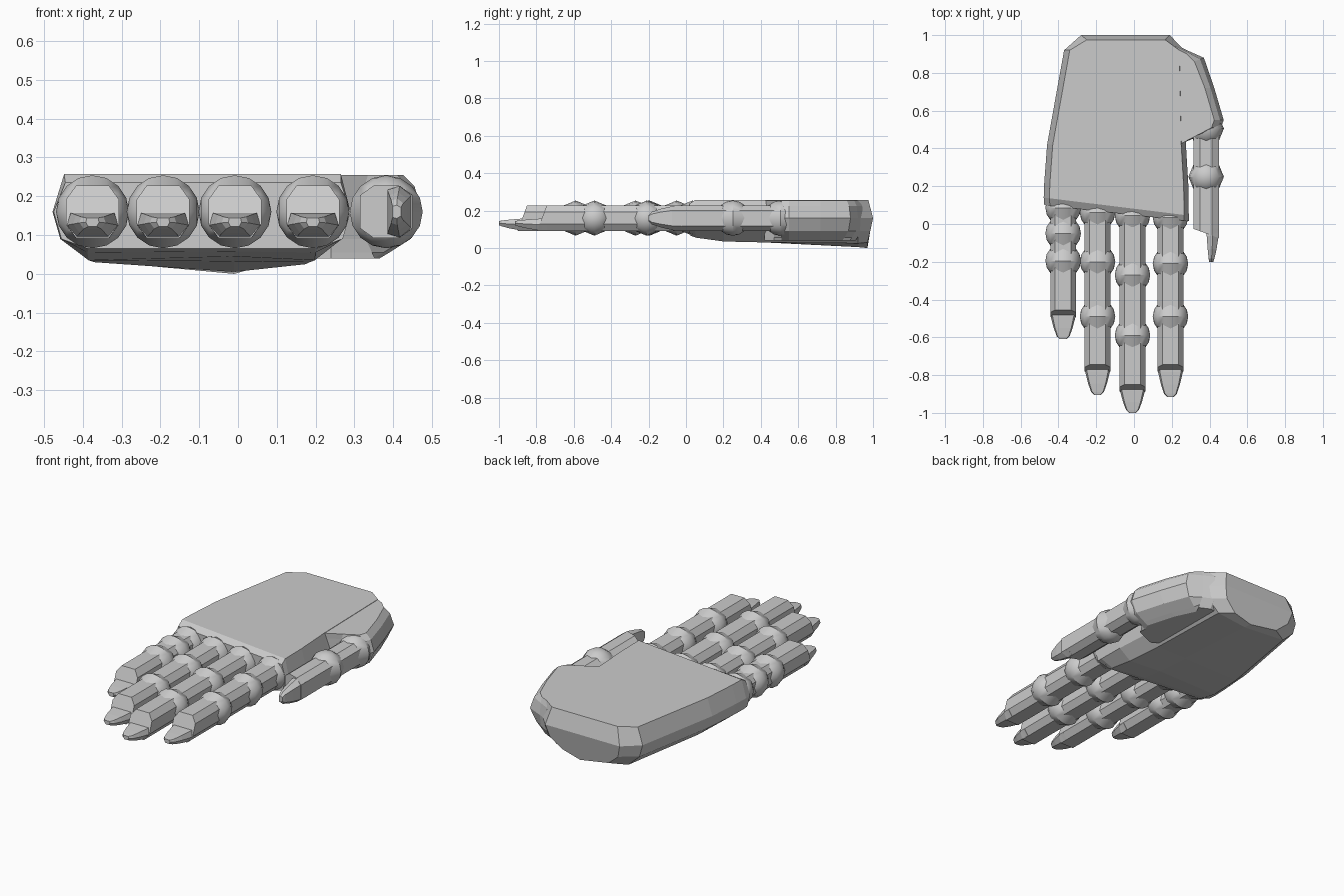
import bpy, bmesh, math
from mathutils import Matrix, Vector

if "Cube" in bpy.data.objects:
    bpy.data.objects.remove(bpy.data.objects["Cube"])

grey = bpy.data.materials.new("light grey")
grey.diffuse_color = (0.6, 0.6, 0.6, 1)
grey.use_nodes = True
grey.node_tree.nodes["Principled BSDF"].inputs["Base Color"].default_value = grey.diffuse_color
ZC = 0.16  # height of the finger axes


def finish(name, bm, smooth=False):
    bmesh.ops.recalc_face_normals(bm, faces=bm.faces[:])
    me = bpy.data.meshes.new(name)
    bm.to_mesh(me)
    bm.free()
    me.materials.append(grey)
    ob = bpy.data.objects.new(name, me)
    bpy.context.collection.objects.link(ob)
    if smooth:
        bpy.ops.object.select_all(action='DESELECT')
        ob.select_set(True)
        bpy.context.view_layer.objects.active = ob
        bpy.ops.object.shade_smooth_by_angle(angle=math.radians(30))
    return ob


def loft(bm, rings, m=Matrix(), cap_end=True):
    """Skin a list of equal-length rings and cap the ends."""
    vs = [[bm.verts.new(m @ Vector(p)) for p in r] for r in rings]
    n = len(vs[0])
    for a, b in zip(vs, vs[1:]):
        for i in range(n):
            j = (i + 1) % n
            bm.faces.new((a[i], a[j], b[j], b[i]))
    bm.faces.new(vs[0])
    if cap_end:
        bm.faces.new(vs[-1])
    return vs


# Palm: sections from knuckles to wrist
def palm_ring(yl, yr, xl, xr, top, low, mid, back=False):
    pts = [(xl + .03, top), (xl, .16), (xl + .02, .09), (xl + .09, low),
           (-.01, mid), (xr - .09, low), (xr - .02, .09), (xr, .16), (xr - .025, top)]
    ring = []
    for i, (x, z) in enumerate(pts):
        y = yl + (yr - yl) * (x - xl) / (xr - xl)
        if back and i not in (1, 7):
            y -= .025 if i in (0, 8) else (.015 if i in (2, 6) else .03)
        ring.append((x, y, z))
    return ring


bm = bmesh.new()
v = loft(bm, [
    palm_ring(.10, .015, -.475, .29, .235, .065, .065),
    palm_ring(.14, .045, -.478, .29, .257, .055, .058),
    palm_ring(.22, .20, -.475, .288, .257, .035, .045),
    palm_ring(.42, .42, -.46, .275, .257, .03, .032),
    palm_ring(.92, .92, -.37, .265, .257, .025, .005),
    palm_ring(1.0, 1.0, -.28, .19, .257, .03, 0, True)], cap_end=False)[-1]
bm.faces.new((v[0], v[1], v[7], v[8]))      # wrist upper bevel
bm.faces.new((v[1], v[2], v[6], v[7]))
bm.faces.new(v[2:7])                        # wrist lower bevel
finish("palm", bm)

# Thumb mount: outline stacked in levels, its outer side drawn in
outline = [(.10, .94), (.22, .95), (.28, .92), (.37, .88), (.425, .72),
           (.475, .55), (.46, .51), (.32, .47), (.24, .42), (.10, .50)]
levels = [(.04, .11), (.055, .085), (.09, .03), (.16, 0), (.225, .02), (.255, .05)]
bm = bmesh.new()
loft(bm, [[(x - d * (x > .3) * (1 if x > .35 else -.3), y - d * .4 * (y > .8), z)
           for x, y in outline] for z, d in levels])
finish("thumb_mount", bm)

# Fingers: faceted ball joints, eight-sided segments, stepped tip
HALF = [(.042, .068), (.068, .032), (.068, -.032), (.042, -.068)]
OCT = HALF + [(-x, z) for x, z in reversed(HALF)]


def section(y, slant=0):
    return [(x, y + slant * (.068 - z) / .136, z) for x, z in OCT]


def tip_ring(y, w, top, bot):
    m = (top + bot) / 2
    return [(w * .85, y, top), (w, y, m), (w * .65, y, bot),
            (-w * .65, y, bot), (-w, y, m), (-w * .85, y, top)]


def finger(name, x, joints, step, tip, roll=0):
    m = Matrix.Translation((x, 0, ZC)) @ Matrix.Rotation(roll, 4, 'Y')
    # joints
    bm = bmesh.new()
    for y in joints:
        bmesh.ops.create_uvsphere(
            bm, u_segments=8, v_segments=8, radius=.094,
            matrix=m @ Matrix.Translation((0, y, 0)) @ Matrix.Rotation(math.pi / 2, 4, 'Y'))
    finish(name + "_joints", bm, smooth=True)
    # segments between joints
    bm = bmesh.new()
    for a, b in zip(joints, joints[1:]):
        loft(bm, [section(a), section(b)], m)
    loft(bm, [section(joints[-1]), section(step, -.05)], m)
    finish(name + "_segments", bm)
    # tapered tip below the step
    bm = bmesh.new()
    d = tip - step
    loft(bm, [tip_ring(step, .067, -.002, -.067),
              tip_ring(step + .22 * d, .066, -.003, -.066),
              tip_ring(step + .62 * d, .050, -.008, -.055),
              tip_ring(step + .9 * d, .034, -.013, -.044),
              tip_ring(tip, .017, -.016, -.038)], m)
    finish(name + "_tip", bm)


finger("index_finger", .193, [.035, -.21, -.49], -.745, -.915)
finger("middle_finger", -.008, [.045, -.27, -.59], -.85, -1.0)
finger("ring_finger", -.193, [.06, -.20, -.49], -.745, -.905)
finger("little_finger", -.375, [.085, -.05, -.195], -.455, -.61)
finger("thumb", .382, [.505, .25], -.025, -.20, roll=-math.pi / 2)
